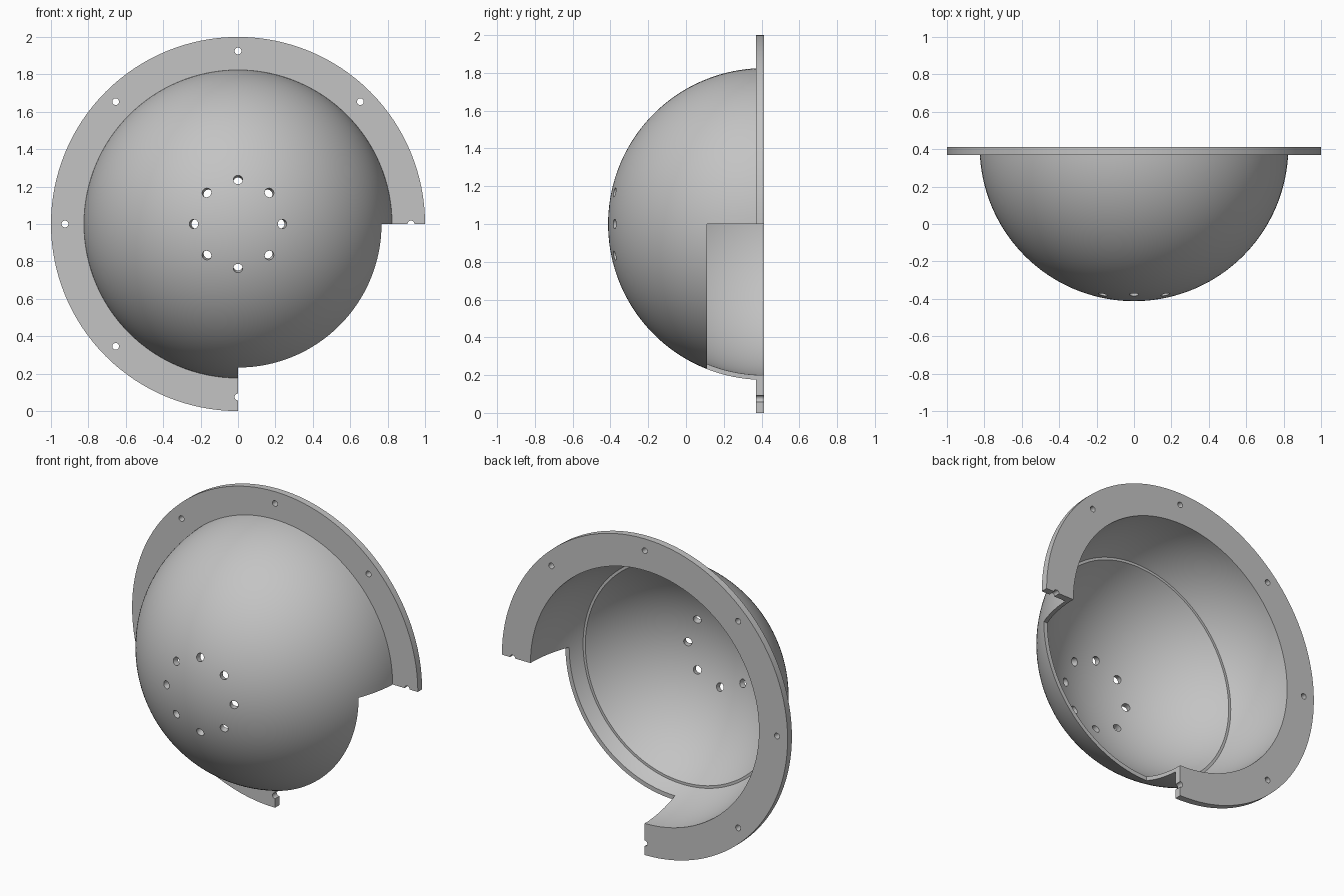
import bpy, bmesh
from math import sin, cos, pi, radians, asin, acos
from mathutils import Vector, Matrix

cube = bpy.data.objects.get("Cube")
if cube:
    bpy.data.objects.remove(cube, do_unlink=True)

REAR = 0.4125                     # back plane and centre of the sphere
CENTRE = Vector((0, REAR, 1))
R_OUT, R_IN, R_LEDGE = 0.825, 0.8, 0.786
FLANGE_T, FLANGE_R = 0.043, 1.0
LEDGE_DEPTH = 0.385

grey = bpy.data.materials.new("plain grey")
grey.use_nodes = True
grey.diffuse_color = (0.55, 0.55, 0.55, 1)
grey.node_tree.nodes["Principled BSDF"].inputs["Base Color"].default_value = (0.55, 0.55, 0.55, 1)


def make_object(name, bm):
    bmesh.ops.recalc_face_normals(bm, faces=bm.faces)
    mesh = bpy.data.meshes.new(name)
    bm.to_mesh(mesh)
    bm.free()
    mesh.materials.append(grey)
    obj = bpy.data.objects.new(name, mesh)
    bpy.context.collection.objects.link(obj)
    return obj


def arc(radius, depth_a, depth_b, steps):
    """Points (distance from axis, depth ahead of the back plane) on a sphere."""
    a, b = asin(depth_a / radius), asin(depth_b / radius)
    angles = [a + (b - a) * i / steps for i in range(steps + 1)]
    return [(radius * cos(t), radius * sin(t)) for t in angles]


# Dome and flange: one closed section turned about the front-back axis
section = [(0, R_LEDGE)] + arc(R_LEDGE, R_LEDGE, LEDGE_DEPTH, 28)[1:]
section += arc(R_IN, LEDGE_DEPTH, 0, 14)
section += [(FLANGE_R, 0), (FLANGE_R, FLANGE_T)]
section += arc(R_OUT, FLANGE_T, R_OUT, 44)[:-1] + [(0, R_OUT)]
bm = bmesh.new()
verts = [bm.verts.new((r, REAR - d, 1)) for r, d in section]
edges = [bm.edges.new(pair) for pair in zip(verts, verts[1:])]
bmesh.ops.spin(bm, geom=verts + edges, cent=CENTRE, axis=(0, 1, 0),
               angle=2 * pi, steps=128, use_merge=False)
bmesh.ops.remove_doubles(bm, verts=bm.verts, dist=0.0001)
dome = make_object("flanged_dome", bm)


def drill(bm, point, direction, radius, length):
    turn = Vector((0, 0, 1)).rotation_difference(direction).to_matrix().to_4x4()
    bmesh.ops.create_cone(bm, cap_ends=True, segments=24, radius1=radius, radius2=radius,
                          depth=length, matrix=Matrix.Translation(point) @ turn)


# Eight bolt holes in the flange and eight holes around the front of the dome
bm = bmesh.new()
for i in range(8):
    out = Vector((cos(i * pi / 4), 0, sin(i * pi / 4)))
    drill(bm, CENTRE + out * 0.925, Vector((0, 1, 0)), 0.018, 0.2)
    radial = (out * 0.235 + Vector((0, -0.785, 0))).normalized()
    drill(bm, CENTRE + radial * 0.81, radial, 0.025, 0.2)
holes = make_object("hole_cutter", bm)

# Quarter notch through the flange and the rear part of the wall
bm = bmesh.new()
bmesh.ops.create_cube(bm, size=1)
bmesh.ops.scale(bm, vec=(1.5, 1, 1.5), verts=bm.verts)
bmesh.ops.translate(bm, vec=(0.75, 0.11 + 0.5, 0.25), verts=bm.verts)
notch = make_object("notch_cutter", bm)

bpy.context.view_layer.objects.active = dome
for cutter in (holes, notch):
    cutter.hide_render = True
    mod = dome.modifiers.new("cut", 'BOOLEAN')
    mod.operation, mod.solver, mod.object = 'DIFFERENCE', 'EXACT', cutter
    bpy.ops.object.modifier_apply(modifier=mod.name)
    bpy.data.objects.remove(cutter, do_unlink=True)

bpy.ops.object.select_all(action='DESELECT')
dome.select_set(True)
bpy.ops.object.shade_smooth_by_angle(angle=radians(30))
